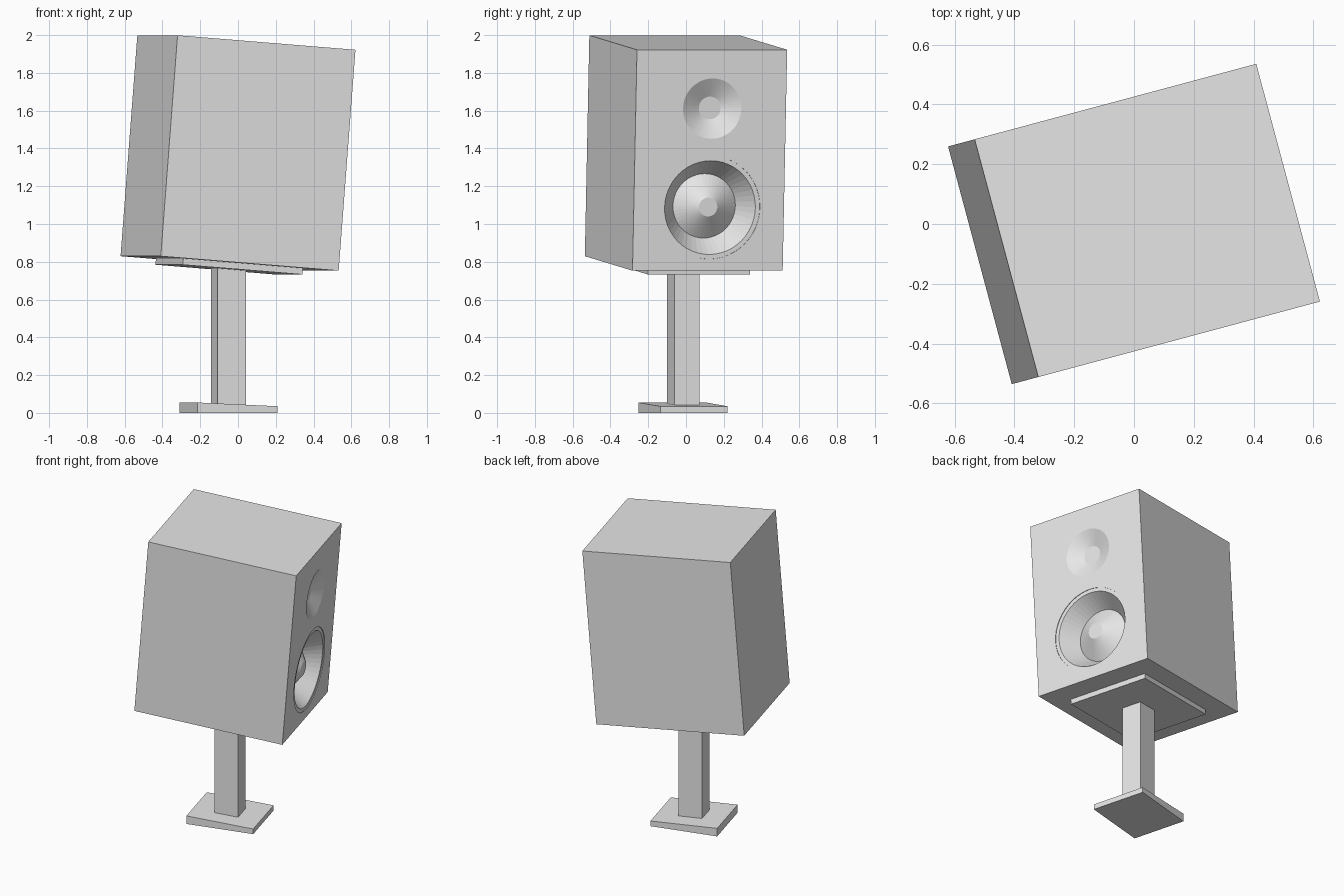
import bpy, bmesh, math
from mathutils import Matrix, Vector

cube = bpy.data.objects.get("Cube")
if cube:
    bpy.data.objects.remove(cube, do_unlink=True)

grey = bpy.data.materials.new("light_grey")
grey.use_nodes = True
grey.diffuse_color = (0.8, 0.8, 0.8, 1)
grey.node_tree.nodes["Principled BSDF"].inputs["Base Color"].default_value = (0.8, 0.8, 0.8, 1)

TURN = Matrix.Rotation(math.radians(15), 4, 'Z')
TILT = Matrix.Rotation(math.radians(4.5), 4, 'Y')
DEPTH, WIDTH, HEIGHT = 0.978, 0.823, 1.173
CABINET = Matrix.Translation((0, 0, 1.376)) @ TURN @ TILT
STAND = Matrix.Translation((-0.05, -0.015, 0)) @ TURN


def make_object(name, bm, matrix):
    bmesh.ops.recalc_face_normals(bm, faces=bm.faces)
    mesh = bpy.data.meshes.new(name)
    bm.to_mesh(mesh)
    bm.free()
    mesh.materials.append(grey)
    obj = bpy.data.objects.new(name, mesh)
    bpy.context.collection.objects.link(obj)
    obj.matrix_world = matrix
    return obj


def box(name, size, centre, matrix, slope=0):
    """Box whose top can fall towards +x by slope."""
    bm = bmesh.new()
    bmesh.ops.create_cube(bm, size=1)
    for v in bm.verts:
        top = v.co.z > 0
        v.co = Vector(a * b for a, b in zip(v.co, size)) + Vector(centre)
        if top:
            v.co.z -= slope * v.co.x
    return make_object(name, bm, matrix)


def driver_cutter(name, profile, y, z, sides=48):
    """Solid turned from (radius, depth) points, facing local +x."""
    bm = bmesh.new()
    verts = [bm.verts.new((DEPTH / 2 - d, y + r, z)) for r, d in profile]
    edges = [bm.edges.new(pair) for pair in zip(verts, verts[1:])]
    bmesh.ops.spin(bm, geom=verts + edges, cent=(0, y, z), axis=(1, 0, 0),
                   angle=math.tau, steps=sides)
    bmesh.ops.remove_doubles(bm, verts=bm.verts, dist=0.0001)
    cutter = make_object(name, bm, CABINET)
    cutter.hide_render = True
    return cutter


# Cabinet
cabinet = box("cabinet", (DEPTH, WIDTH, HEIGHT), (0, 0, 0), CABINET)

# Recessed drivers: shallow dish above, deep cone with raised centre below
tweeter = [(0, -0.05), (0.16, -0.05), (0.16, 0), (0.06, 0.048), (0, 0.048)]
woofer = [(0, -0.05), (0.273, -0.05), (0.273, 0.004), (0.249, 0.004),
          (0.171, 0.123), (0.05, 0.04), (0, 0.04)]
for name, profile, z in (("tweeter", tweeter, 0.274), ("woofer", woofer, -0.252)):
    cutter = driver_cutter(name + "_cutter", profile, 0.007, z)
    cut = cabinet.modifiers.new(name + "_recess", 'BOOLEAN')
    cut.object = cutter
    cut.operation = 'DIFFERENCE'
    cut.solver = 'EXACT'
    bpy.context.view_layer.update()
    bpy.context.view_layer.objects.active = cabinet
    bpy.ops.object.modifier_apply(modifier=cut.name)
    bpy.data.objects.remove(cutter, do_unlink=True)

# Mounting plate under the cabinet, tilted with it
box("mounting_plate", (0.657, 0.56, 0.034), (-0.002, -0.003, -HEIGHT / 2 - 0.016), CABINET)

# Stand
box("post", (0.155, 0.135, 0.74), (0, 0, 0.40), STAND)
box("base", (0.44, 0.369, 0.045), (0, 0, 0.0225), STAND, slope=0.045)
